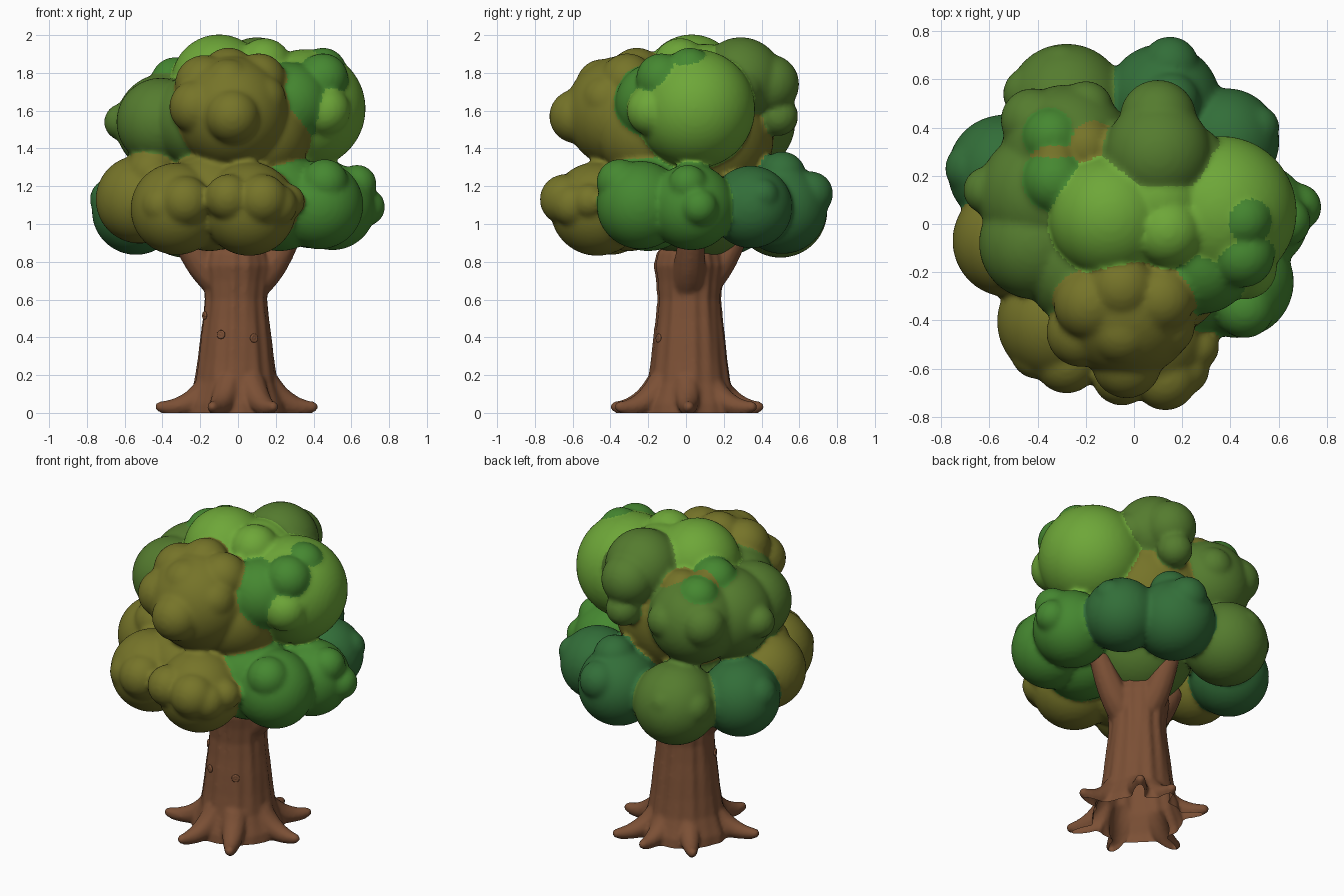
import bpy, bmesh
from math import sin, cos, radians, pi
from mathutils import Vector, Matrix

if "Cube" in bpy.data.objects:
    bpy.data.objects.remove(bpy.data.objects["Cube"])

COLORS = {
    "olive": (0.18, 0.175, 0.022), "moss": (0.09, 0.2, 0.028), "lime": (0.155, 0.385, 0.04),
    "green": (0.06, 0.245, 0.03), "pine": (0.032, 0.155, 0.04), "bark": (0.2, 0.08, 0.036),
}


def material(name):
    m = bpy.data.materials.get(name) or bpy.data.materials.new(name)
    m.diffuse_color = (*COLORS[name], 1)
    m.use_nodes = True
    m.node_tree.nodes["Principled BSDF"].inputs["Base Color"].default_value = m.diffuse_color
    return m


def ball(bm, c, r, subdiv=3):
    bmesh.ops.create_icosphere(bm, subdivisions=subdiv, radius=r, matrix=Matrix.Translation(c))


def limb(bm, points, steps=24):
    """Tapered limb: overlapping balls along a quadratic curve of (x, y, z, r)."""
    a, b, c = [Vector(p) for p in points]
    for i in range(steps + 1):
        t = i / steps
        p = a * (1 - t) ** 2 + b * 2 * t * (1 - t) + c * t * t
        ball(bm, p.to_3d(), p[3], 2)


def fused(name, bm, voxel, smooth):
    """Merge the overlapping shapes into a single smooth skin."""
    me = bpy.data.meshes.new(name)
    bm.to_mesh(me)
    bm.free()
    ob = bpy.data.objects.new(name, me)
    bpy.context.collection.objects.link(ob)
    mod = ob.modifiers.new("fuse", 'REMESH')
    mod.mode, mod.voxel_size = 'VOXEL', voxel
    mod = ob.modifiers.new("soften", 'SMOOTH')
    mod.factor, mod.iterations = 0.5, smooth
    ev = ob.evaluated_get(bpy.context.evaluated_depsgraph_get())
    new = bpy.data.meshes.new_from_object(ev)
    ob.modifiers.clear()
    ob.data = new
    new.polygons.foreach_set("use_smooth", [True] * len(new.polygons))
    return ob


# Trunk column with bark ridges
bm = bmesh.new()
profile = [(-.03, .27), (.05, .26), (.1, .24), (.16, .218), (.28, .2), (.4, .187),
           (.5, .174), (.6, .165), (.7, .172), (.78, .185), (.85, .17), (.9, .12)]
N, rings = 96, []
for z, r in profile:
    ring = []
    for i in range(N):
        a = 2 * pi * i / N
        rr = r + .004 * sin(11 * a + 2 * z) + .003 * sin(17 * a - 3 * z)
        ring.append(bm.verts.new((rr * cos(a) - .012, rr * sin(a) + .018, z)))
    rings.append(ring)
for lo, hi in zip(rings, rings[1:]):
    for i in range(N):
        j = (i + 1) % N
        bm.faces.new((lo[i], lo[j], hi[j], hi[i]))
bm.faces.new(rings[0][::-1])
bm.faces.new(rings[-1])

# Roots
for deg, length in ((2, .42), (55, .45), (85, .41), (130, .44), (195, .45), (250, .42), (298, .42)):
    c, s = cos(radians(deg)), sin(radians(deg))
    limb(bm, [(.14 * c, .14 * s, .15, .085), (.25 * c, .25 * s, .015, .065),
              ((length - .025) * c, (length - .025) * s, .032, .03)])

# Branches reaching into the crown
for x, y, z in ((.28, .03, .96), (-.3, -.02, .96), (-.03, .28, .98)):
    limb(bm, [(x * .2, y * .2, .66, .09), (x * .6, y * .6, .74, .095), (x, y, z, .065)])

trunk = fused("trunk", bm, .012, 4)

# The trunk is open underneath: cut at the ground
bm = bmesh.new()
bm.from_mesh(trunk.data)
bmesh.ops.bisect_plane(bm, geom=bm.verts[:] + bm.edges[:] + bm.faces[:], plane_co=(0, 0, .003),
                       plane_no=(0, 0, 1), clear_inner=True)
for v in bm.verts:
    if v.co.z < .004:
        v.co.z = 0
bm.to_mesh(trunk.data)
bm.free()
trunk.data.materials.clear()
trunk.data.materials.append(material("bark"))

# Bark knots: small rings with a bud in the middle
bm = bmesh.new()
for x, y, z in ((-.09, -.155, .415), (.085, -.145, .395), (-.177, -.045, .515)):
    n = Vector((x + .012, y - .018, 0)).normalized()
    side = Vector((-n.y, n.x, 0))
    for i in range(12):
        a = pi * i / 6
        ball(bm, Vector((x, y, z)) + side * .017 * cos(a) + Vector((0, 0, .017 * sin(a))), .009, 1)
    ball(bm, (x, y, z), .01, 1)
knots = fused("bark_knots", bm, .004, 1)
knots.data.materials.clear()
knots.data.materials.append(material("bark"))

# Foliage clumps and their small bumps: x, y, z, radius
OLIVE = [(-.52, -.07, 1.13, .23), (-.325, -.405, 1.08, .24), (.06, -.47, 1.08, .245),
         (-.03, -.34, 1.59, .295), (-.02, .08, 1.46, .38), (-.46, -.16, 1.27, .13),
         (-.28, -.57, 1.12, .13), (-.05, -.63, 1.14, .12), (.13, -.64, 1.13, .13),
         (.26, -.51, 1.12, .09), (-.03, -.58, 1.57, .14), (-.18, -.33, 1.74, .15),
         (.11, -.31, 1.76, .14), (-.05, -.26, 1.79, .14), (-.22, -.45, 1.62, .14),
         (.12, -.42, 1.66, .13), (-.05, -.44, 1.73, .14), (-.33, .28, 1.75, .09),
         (-.2, .32, 1.7, .12), (.12, -.2, 1.48, .26), (-.15, -.3, 1.12, .26),
         (-.4, -.53, 1.1, .11), (.2, -.6, 1.1, .11)]
MOSS = [(-.28, .5, 1.07, .245), (-.38, .12, 1.53, .265), (-.28, .31, 1.54, .265),
        (.1, .29, 1.765, .22), (-.3, .64, 1.13, .1), (-.43, .54, 1.1, .11),
        (-.61, .14, 1.54, .095), (-.41, -.08, 1.54, .23), (-.42, .43, 1.58, .13),
        (-.2, .48, 1.57, .11), (.24, .28, 1.72, .125), (.1, .49, 1.57, .1), (-.2, -.18, 1.55, .25),
        (0, .05, 1.13, .32), (.1, .44, 1.74, .155), (-.03, .3, 1.68, .12)]
LIME = [(.36, .05, 1.61, .312), (-.1, .03, 1.75, .25), (.14, -.03, 1.84, .14),
        (.46, -.18, 1.6, .13), (.39, .26, 1.65, .09), (.1, .1, 1.75, .2)]
GREEN = [(.43, -.24, 1.1, .23), (.5, .03, 1.09, .225), (.46, -.35, 1.22, .12),
         (.63, .01, 1.21, .1), (.68, .07, 1.09, .095), (.45, -.13, 1.77, .13),
         (.45, .02, 1.81, .12), (.28, -.16, 1.64, .21), (-.33, .18, 1.75, .13), (-.34, .36, 1.71, .12),
         (.22, -.2, 1.12, .26)]
PINE = [(.385, .345, 1.09, .215), (.12, .51, 1.08, .235), (-.54, .22, 1.07, .23),
        (.51, .4, 1.15, .09), (.15, .51, 1.26, .12), (.15, .66, 1.16, .115),
        (-.67, .23, 1.13, .11), (0, 0, 1.06, .23)]
clumps = {"olive": OLIVE, "moss": MOSS, "lime": LIME, "green": GREEN, "pine": PINE}

bm = bmesh.new()
for balls in clumps.values():
    for x, y, z, r in balls:
        ball(bm, (x, y, z), r + .004, 4)
foliage = fused("foliage", bm, .015, 6)

# Colour each face after the nearest clump
me = foliage.data
me.materials.clear()
flat = []
for k, (name, balls) in enumerate(clumps.items()):
    me.materials.append(material(name))
    flat += [(Vector(b[:3]), b[3], k) for b in balls]
for p in me.polygons:
    c = p.center
    p.material_index = min(flat, key=lambda b: (c - b[0]).length - b[1])[2]
